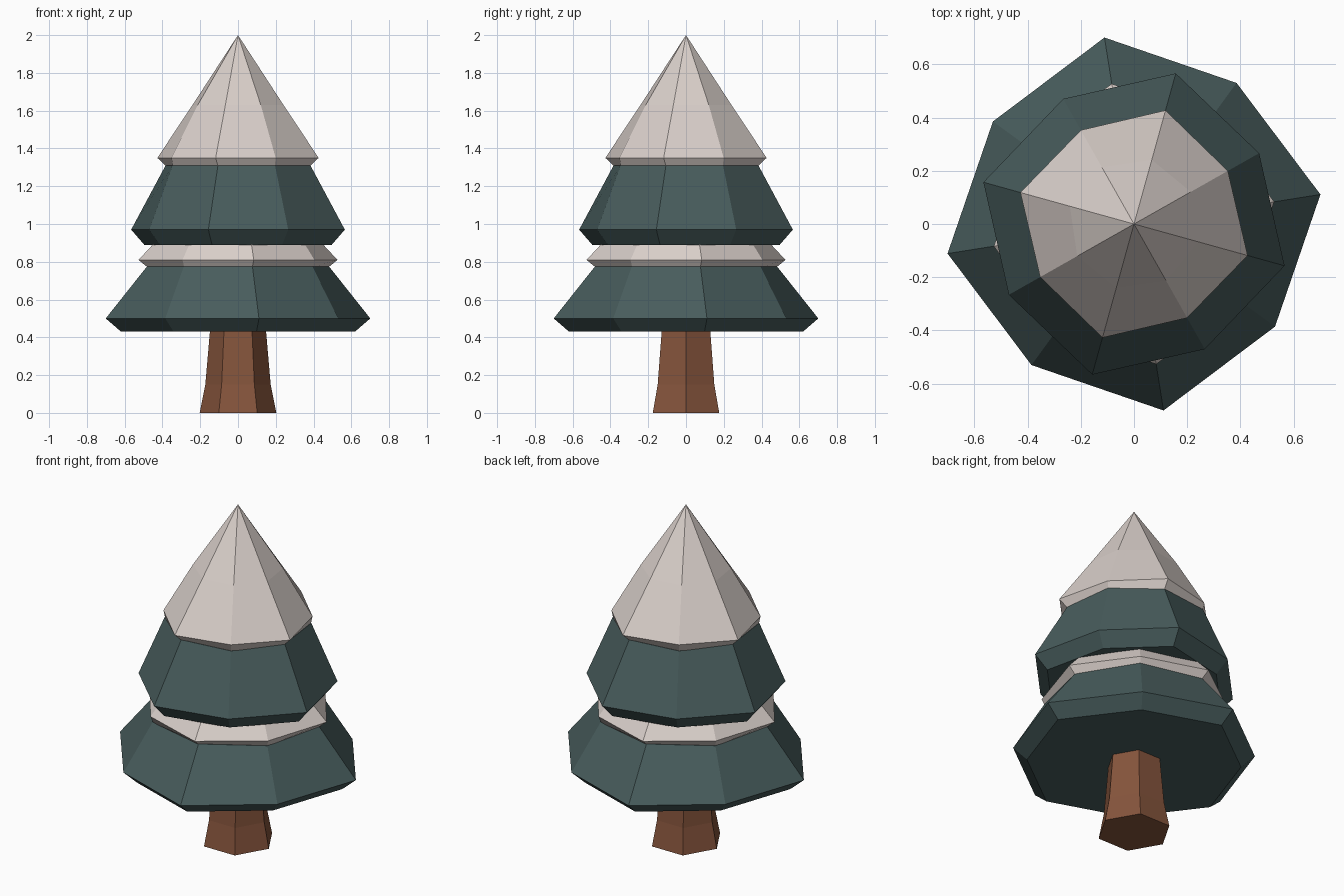
import bpy, bmesh
from math import sin, cos, radians, tau

if "Cube" in bpy.data.objects:
    bpy.data.objects.remove(bpy.data.objects["Cube"], do_unlink=True)


def make_material(name, rgb):
    mat = bpy.data.materials.new(name)
    mat.use_nodes = True
    mat.diffuse_color = (*rgb, 1)
    mat.node_tree.nodes["Principled BSDF"].inputs["Base Color"].default_value = (*rgb, 1)
    return mat


def make_tier(name, mat, sides, turn, rings):
    """Stack rings of (height, even corner radius, odd corner radius); radius 0 is a point."""
    bm = bmesh.new()
    loops = []
    for z, even, odd in rings:
        if even == 0:
            loops.append([bm.verts.new((0, 0, z))] * sides)
            continue
        loop = []
        for i in range(sides):
            r = odd if i % 2 else even
            a = radians(turn) + tau * i / sides
            loop.append(bm.verts.new((r * cos(a), r * sin(a), z)))
        loops.append(loop)
    for low, high in zip(loops, loops[1:]):
        for i in range(sides):
            j = (i + 1) % sides
            corners = [low[i], low[j], high[j], high[i]]
            bm.faces.new(list(dict.fromkeys(corners)))
    bm.faces.new(loops[0][::-1])
    if rings[-1][1]:
        bm.faces.new(loops[-1])
    bmesh.ops.recalc_face_normals(bm, faces=bm.faces)
    mesh = bpy.data.meshes.new(name)
    bm.to_mesh(mesh)
    bm.free()
    mesh.materials.append(mat)
    obj = bpy.data.objects.new(name, mesh)
    bpy.context.collection.objects.link(obj)
    return obj


bark = make_material("bark brown", (0.235, 0.089, 0.045))
needles = make_material("needle green", (0.065, 0.109, 0.109))
snow = make_material("snow", (0.70, 0.63, 0.595))

# Flared six-sided trunk
make_tier("trunk", bark, 6, 0,
          [(0, 0.203, 0.203), (0.15, 0.173, 0.173), (0.45, 0.147, 0.147)])

# Lower branches and their snow
LOW_TURN, HIGH_TURN = 9, -15.5
make_tier("lower_branches", needles, 8, LOW_TURN,
          [(0.43, 0.627, 0.58), (0.50, 0.709, 0.655), (0.775, 0.488, 0.488)])
make_tier("lower_snow", snow, 8, LOW_TURN,
          [(0.77, 0.484, 0.484), (0.81, 0.533, 0.50), (0.93, 0.42, 0.41)])

# Upper branches and the snowy peak
make_tier("upper_branches", needles, 8, HIGH_TURN,
          [(0.89, 0.515, 0.475), (0.97, 0.587, 0.54), (1.31, 0.398, 0.398)])
make_tier("snow_peak", snow, 8, HIGH_TURN,
          [(1.305, 0.395, 0.395), (1.35, 0.443, 0.405), (1.63, 0.25, 0.245), (2, 0, 0)])
